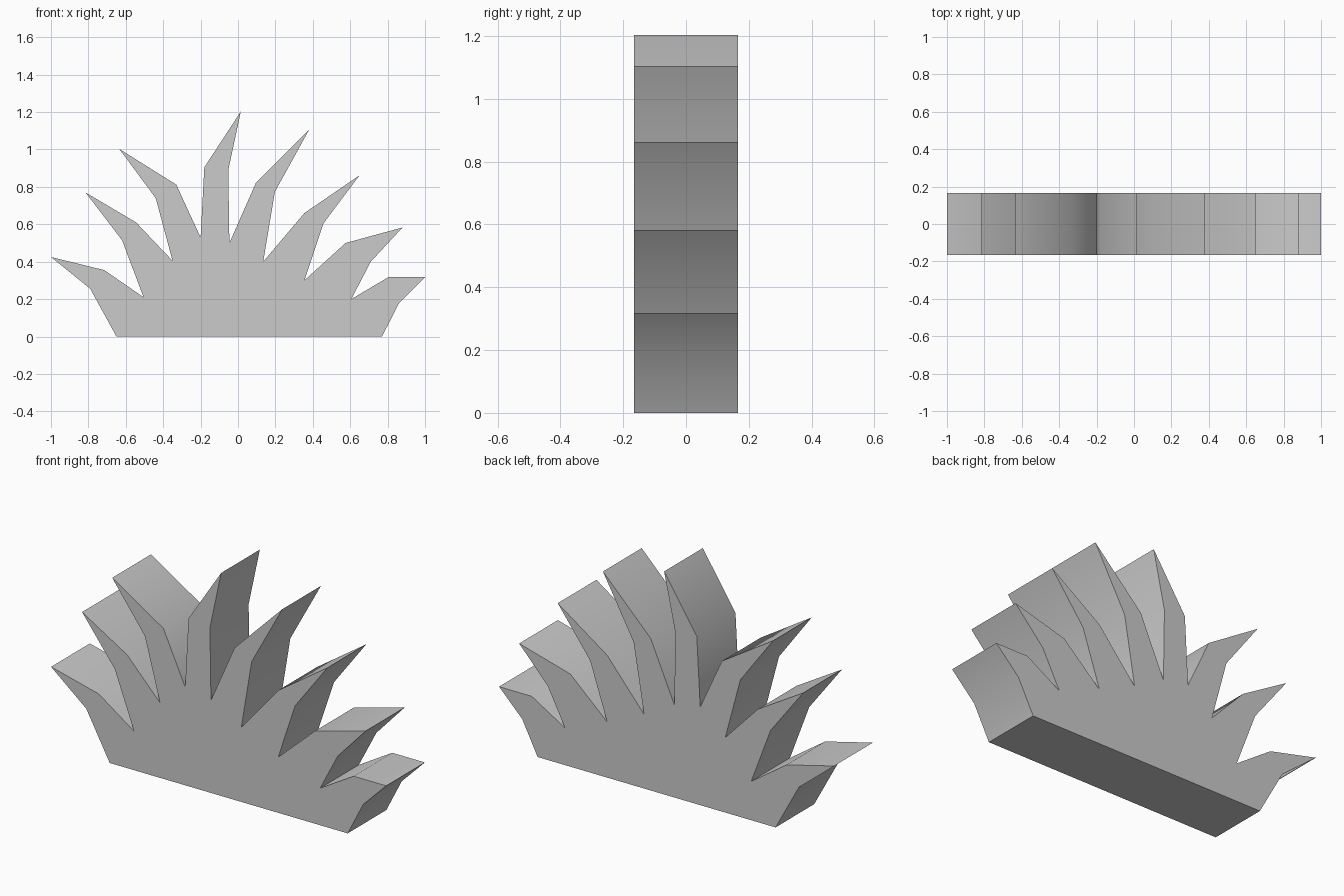
import bpy, bmesh, math

if "Cube" in bpy.data.objects:
    bpy.data.objects.remove(bpy.data.objects["Cube"])

HALF_DEPTH = 0.165

# Base corners (x, z) at the two ends of the fan
base_left, base_right = (-0.65, 0.0), (0.77, 0.0)

# Each blade: left bend, tip, right bend
blades = [
    [(-0.79, 0.255), (-1.0, 0.425), (-0.715, 0.355)],
    [(-0.62, 0.515), (-0.815, 0.77), (-0.545, 0.61)],
    [(-0.44, 0.74), (-0.635, 1.003), (-0.33, 0.812)],
    [(-0.18, 0.905), (0.015, 1.203), (-0.052, 0.89)],
    [(0.095, 0.82), (0.38, 1.105), (0.197, 0.773)],
    [(0.355, 0.66), (0.65, 0.862), (0.457, 0.605)],
    [(0.575, 0.5), (0.88, 0.583), (0.71, 0.4)],
    [(0.805, 0.318), (1.0, 0.318), (0.862, 0.18)],
]

# Notches between neighbouring blades
notches = [(-0.505, 0.21), (-0.35, 0.405), (-0.2, 0.53), (-0.046, 0.5),
           (0.135, 0.4), (0.355, 0.3), (0.606, 0.2)]

outline = [base_left]
for i, blade in enumerate(blades):
    outline += blade
    if i < len(notches):
        outline.append(notches[i])
outline.append(base_right)

# Extrude the outline into a thick slab
bm = bmesh.new()
face = bm.faces.new([bm.verts.new((x, -HALF_DEPTH, z)) for x, z in outline])
new = bmesh.ops.extrude_face_region(bm, geom=[face], use_keep_orig=True)["geom"]
bmesh.ops.translate(bm, vec=(0, 2 * HALF_DEPTH, 0),
                    verts=[g for g in new if isinstance(g, bmesh.types.BMVert)])
bmesh.ops.recalc_face_normals(bm, faces=bm.faces)

mesh = bpy.data.meshes.new("grass_tuft")
bm.to_mesh(mesh)
bm.free()
tuft = bpy.data.objects.new("grass_tuft", mesh)
bpy.context.collection.objects.link(tuft)

# Soft bends along the blades, sharp tips and rims
bpy.context.view_layer.objects.active = tuft
tuft.select_set(True)
bpy.ops.object.shade_smooth_by_angle(angle=math.radians(35))
